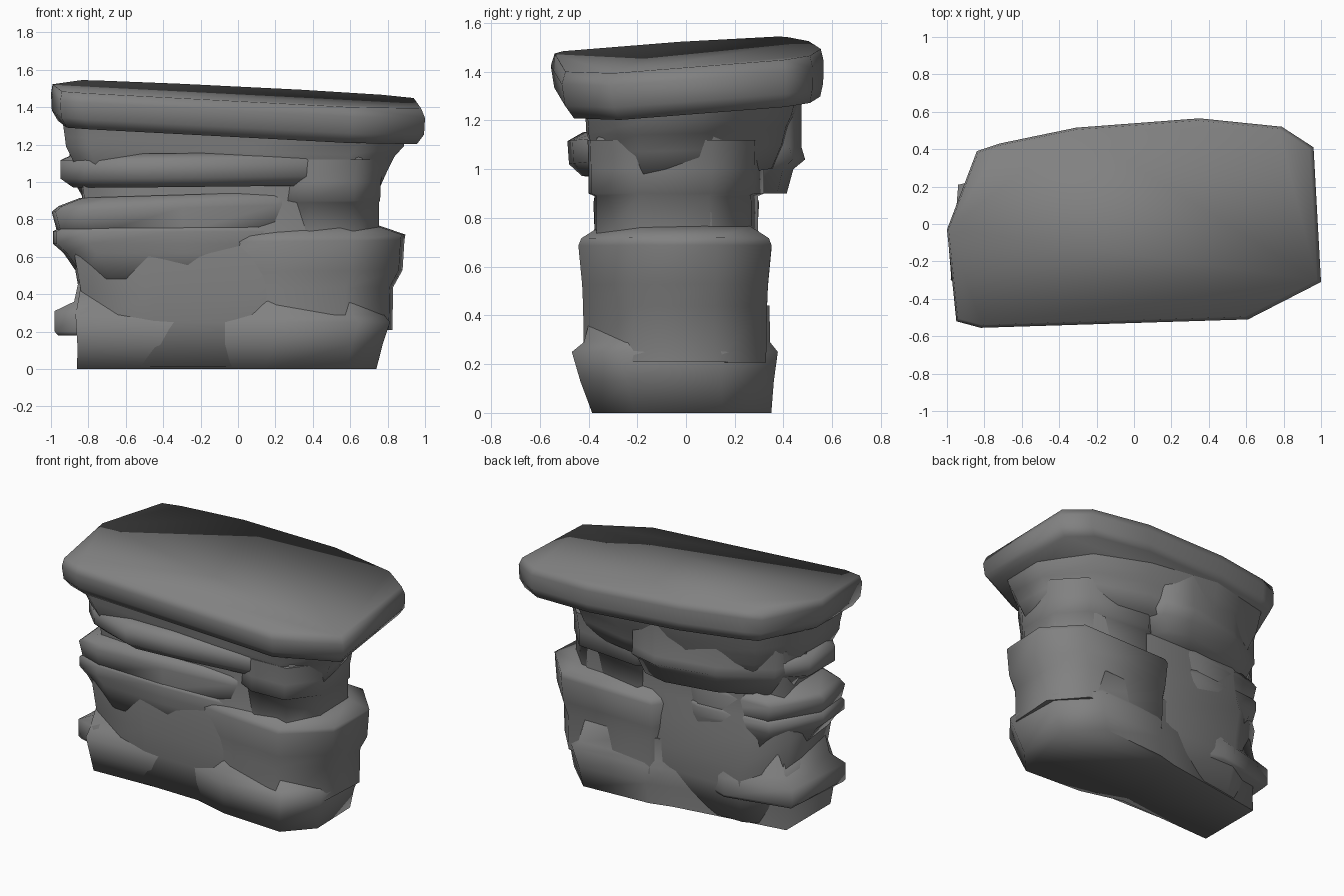
import bpy, bmesh
from math import radians

# Dark grey rock
rock = bpy.data.materials.new("dark_rock")
rock.diffuse_color = (.22, .22, .22, 1)


def stone(name, outline, levels, tilt=(0.0, 0.0)):
    """Loft an outline through levels of (z, x scale, y scale, dx, dy)."""
    cx = sum(p[0] for p in outline) / len(outline)
    cy = sum(p[1] for p in outline) / len(outline)
    bm = bmesh.new()
    rings = []
    for z, sx, sy, dx, dy in levels:
        ring = []
        for px, py in outline:
            x = cx + (px - cx) * sx + dx
            y = cy + (py - cy) * sy + dy
            ring.append(bm.verts.new((x, y, z + tilt[0] * x + tilt[1] * y)))
        rings.append(ring)
    n = len(outline)
    for a, b in zip(rings, rings[1:]):
        for i in range(n):
            j = (i + 1) % n
            bm.faces.new((a[i], a[j], b[j], b[i]))
    bm.faces.new(rings[0])
    bm.faces.new(rings[-1])
    bmesh.ops.recalc_face_normals(bm, faces=bm.faces)
    mesh = bpy.data.meshes.new(name)
    bm.to_mesh(mesh)
    bm.free()
    mesh.materials.append(rock)
    ob = bpy.data.objects.new(name, mesh)
    bpy.context.collection.objects.link(ob)
    bpy.ops.object.select_all(action='DESELECT')
    ob.select_set(True)
    bpy.context.view_layer.objects.active = ob
    bpy.ops.object.shade_smooth_by_angle(angle=radians(85))
    return ob


# Foot of the rock
foot = [(-.86, -.31), (-.15, -.28), (.15, -.36), (.58, -.385), (.74, -.21),
        (.73, .15), (.52, .35), (.05, .32), (-.1, .28), (-.86, .16)]
stone("foot", foot, [(0, 1, 1, 0, 0), (.13, 1.02, 1.08, .02, -.02),
                     (.25, 1.05, 1.15, .04, -.03), (.29, 1.03, 1.04, .02, -.02),
                     (.44, .98, .98, 0, 0)])

# Main body
body = [(-.83, -.3), (-.45, -.35), (.1, -.36), (.55, -.37), (.74, -.2),
        (.75, .1), (.55, .27), (-.05, .28), (-.6, .28), (-.84, .14)]
stone("body", body, [(.01, .98, .86, 0, 0), (.25, 1, 1.02, 0, 0), (.4, 1.02, 1.04, .01, 0),
                     (.6, 1.04, 1.04, -.01, 0), (.75, 1, 1, 0, 0),
                     (.9, .99, .96, 0, .01), (1.2, 1.02, 1.04, 0, .01)])

# Swollen shoulder on the right
shoulder = [(-.15, -.33), (.2, -.39), (.6, -.43), (.86, -.22), (.88, .12),
            (.68, .34), (.02, .34), (-.05, .24)]
stone("right_shoulder", shoulder, [(.2, .91, .97, -.01, 0), (.43, .92, .98, -.01, 0),
                                   (.52, 1, .99, 0, 0), (.68, 1.02, 1.03, 0, 0),
                                   (.71, 1.01, 1, .01, 0), (.76, .8, .8, -.03, 0)],
      (.01, 0))

# Lower ledge on the left
low = [(-.98, -.3), (-.84, -.34), (-.4, -.27), (-.2, .2), (-.5, .31), (-.94, .21)]
stone("lower_ledge", low, [(.18, .98, .97, .01, 0), (.2, 1, 1, 0, 0),
                           (.31, 1, 1, 0, 0), (.36, .84, .92, .05, 0),
                           (.5, .78, .88, .06, 0)])

# Middle ledges on the left
mid = [(-.99, -.05), (-.97, -.3), (-.8, -.36), (-.3, -.38), (.2, -.36),
       (.4, -.25), (.2, .15), (-.3, .3), (-.8, .26)]
stone("middle_ledge_lower", mid, [(.48, .85, .92, .06, 0), (.62, .94, .97, .02, 0),
                                  (.67, 1, 1, 0, 0), (.735, 1, 1, 0, 0),
                                  (.76, .96, .98, .02, 0)])
stone("middle_ledge_upper", mid, [(.74, .97, .98, .01, 0), (.87, 1.01, 1, 0, 0),
                                  (.9, .98, .98, .02, 0), (.94, .86, .92, .06, .01)],
      (.03, 0))

# Block below the neck on the right
block = [(.2, -.3), (.38, -.39), (.62, -.38), (.76, -.2), (.76, .1),
         (.6, .27), (.15, .31), (0, .2)]
stone("right_block", block, [(.68, .98, .96, 0, 0), (.89, .98, .96, 0, 0),
                             (.9, 1, 1.03, 0, 0), (1.0, 1.01, 1.03, 0, 0),
                             (1.12, 1.05, 1.04, .01, 0)])

# Back ledge, under the neck on the left
back = [(-.9, .0), (-.5, -.2), (0, -.2), (.16, .28), (.1, .43), (-.1, .48),
        (-.5, .4), (-.82, .22)]
stone("back_ledge", back, [(.9, .86, .78, 0, 0), (1.0, .96, .87, 0, 0),
                           (1.04, 1, 1.03, 0, 0), (1.09, 1, .98, 0, 0),
                           (1.32, 1, .98, 0, 0)])

# Upper ledge, jutting forward at the left
upper = [(-.95, .04), (-.95, -.23), (-.82, -.36), (-.5, -.48), (-.2, -.46),
         (.65, -.36), (.76, -.15), (.6, .1), (-.1, .25), (-.8, .2)]
stone("upper_ledge", upper, [(.98, .93, .84, .02, 0), (1.03, 1, 1, 0, 0),
                             (1.125, 1, 1.02, 0, 0), (1.16, .92, .86, .02, .01)],
      (.01, .01))

# Neck under the cap
neck = [(-.92, .05), (-.92, -.32), (-.8, -.41), (.1, -.41), (.6, -.4),
        (.84, -.2), (.82, .06), (.58, .31), (.2, .41), (-.3, .44), (-.75, .32)]
stone("neck", neck, [(1.0, .91, .86, 0, 0), (1.1, .96, .96, 0, 0),
                     (1.17, 1, 1, 0, 0), (1.22, 1.03, 1.03, .02, .01),
                     (1.34, 1.05, 1.1, .02, .01)], (-.03, .02))

# Tilted cap slab
cap = [(-.84, .39), (-.72, .43), (-.31, .515), (.35, .565), (.79, .52), (.96, .41),
       (1.0, -.31), (.61, -.51), (-.82, -.555), (-.95, -.52), (-1.0, -.03)]
stone("cap_slab", cap, [(1.275, .96, .94, 0, .015), (1.33, .995, .985, 0, .005),
                        (1.42, 1, 1, 0, 0), (1.47, .985, .975, -.005, 0)],
      (-.055, .075))
